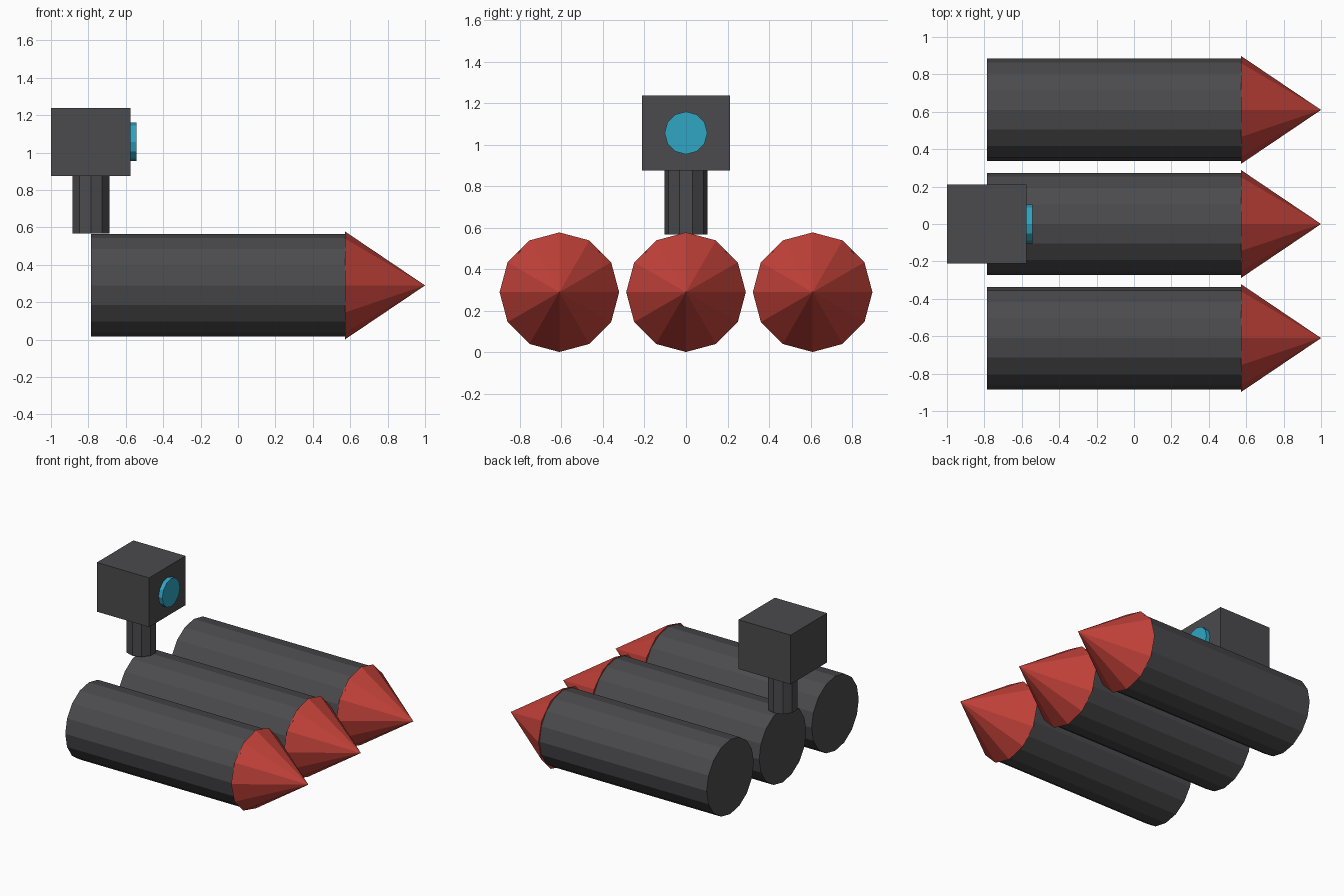
import bpy
import bmesh
from math import pi
from mathutils import Matrix

if "Cube" in bpy.data.objects:
    bpy.data.objects.remove(bpy.data.objects["Cube"])


def material(name, rgb):
    mat = bpy.data.materials.new(name)
    mat.diffuse_color = (*rgb, 1)
    mat.use_nodes = True
    mat.node_tree.nodes["Principled BSDF"].inputs["Base Color"].default_value = mat.diffuse_color
    return mat


DARK = material("dark_grey", (0.07, 0.07, 0.075))
RED = material("red", (0.56, 0.055, 0.042))
BLUE = material("blue", (0.03, 0.38, 0.55))


def finish(name, bm, mat):
    mesh = bpy.data.meshes.new(name)
    bm.to_mesh(mesh)
    bm.free()
    mesh.materials.append(mat)
    obj = bpy.data.objects.new(name, mesh)
    bpy.context.collection.objects.link(obj)
    return obj


def round_part(name, mat, sides, r1, r2, start, length, axis="X"):
    """Faceted cylinder or cone running from start along +X or +Z."""
    bm = bmesh.new()
    bmesh.ops.create_cone(bm, cap_ends=True, segments=sides, radius1=r1,
                          radius2=r2, depth=length,
                          matrix=Matrix.Translation((0, 0, length / 2)))
    if r2 == 0:
        bmesh.ops.remove_doubles(bm, verts=bm.verts, dist=1e-5)
    turn = Matrix.Rotation(pi / 2, 4, "Y") if axis == "X" else Matrix()
    bm.transform(Matrix.Translation(start) @ turn)
    return finish(name, bm, mat)


def box(name, mat, low, high):
    bm = bmesh.new()
    centre = [(a + b) / 2 for a, b in zip(low, high)]
    size = [b - a for a, b in zip(low, high)]
    bmesh.ops.create_cube(bm, size=1, matrix=Matrix.Translation(centre)
                          @ Matrix.Diagonal((*size, 1)))
    return finish(name, bm, mat)


# Three tubes side by side, each with a pointed nose
for side, y in (("right", -0.61), ("middle", 0), ("left", 0.61)):
    round_part(f"{side}_tube", DARK, 16, 0.274, 0.274, (-0.787, y, 0.291), 1.369)
    round_part(f"{side}_nose_cone", RED, 12, 0.288, 0, (0.573, y, 0.29), 0.427)

# Sight head on a post at the rear of the middle tube
round_part("sight_post", DARK, 10, 0.104, 0.104, (-0.787, 0, 0.567), 0.32, "Z")
box("sight_head", DARK, (-1, -0.212, 0.876), (-0.575, 0.212, 1.238))
round_part("sight_lens", BLUE, 12, 0.103, 0.103, (-0.6, 0, 1.057), 0.056)
